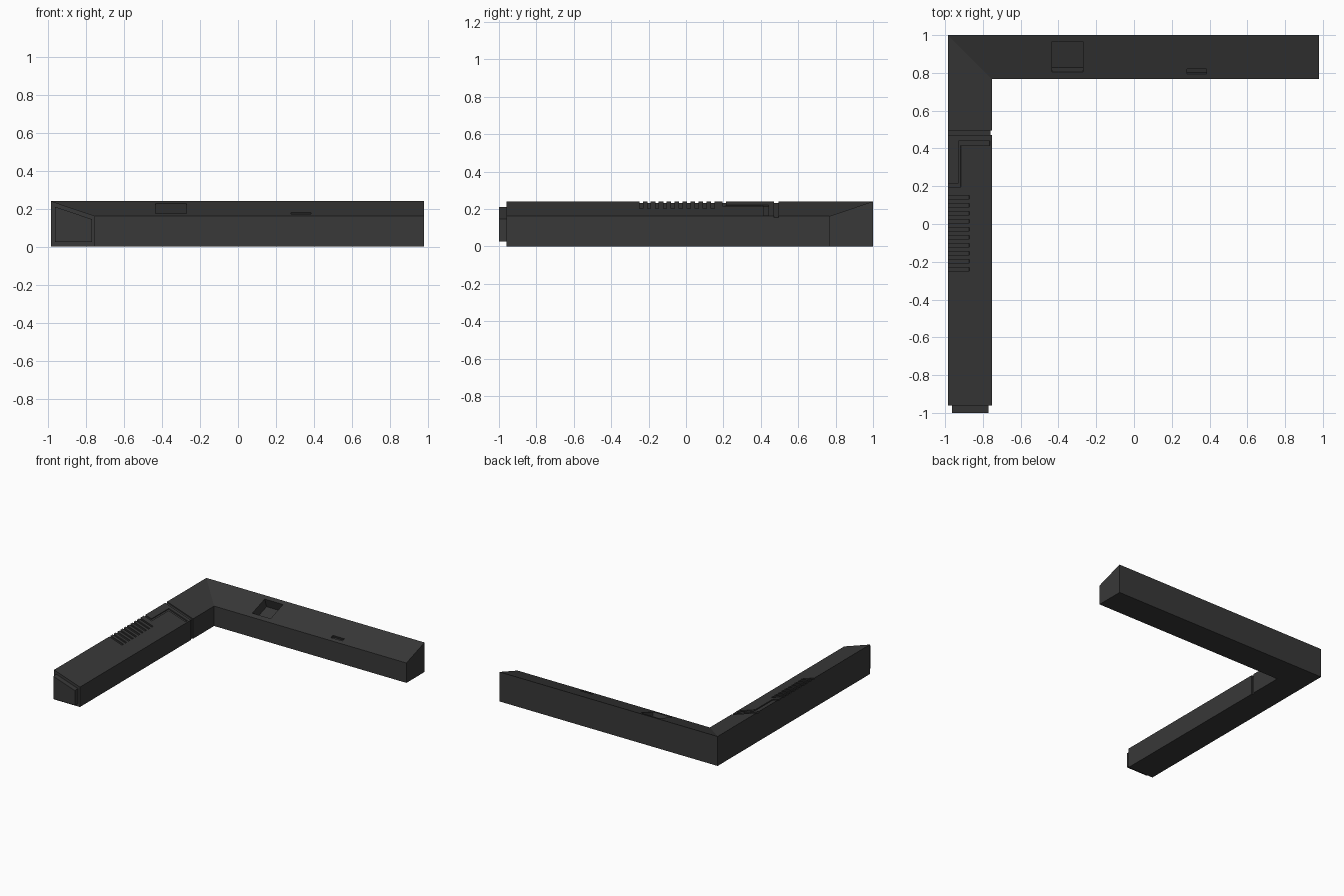
import bpy, bmesh, math

if "Cube" in bpy.data.objects:
    bpy.data.objects.remove(bpy.data.objects["Cube"], do_unlink=True)

LEFT, RIGHT, BACK, FRONT = -0.985, 0.98, 1.0, -0.96
WIDTH, HIGH, LOW = 0.233, 0.24, 0.162
SLOPE = math.atan2(HIGH - LOW, WIDTH)

charcoal = bpy.data.materials.new("charcoal")
charcoal.use_nodes = True
colour = (0.04, 0.04, 0.04, 1)
charcoal.diffuse_color = colour
charcoal.node_tree.nodes["Principled BSDF"].inputs["Base Color"].default_value = colour


def loft(name, rings):
    """Closed solid through matching rings of points."""
    bm = bmesh.new()
    loops = [[bm.verts.new(p) for p in ring] for ring in rings]
    n = len(loops[0])
    for a, b in zip(loops, loops[1:]):
        for i in range(n):
            j = (i + 1) % n
            bm.faces.new((a[i], a[j], b[j], b[i]))
    bm.faces.new(loops[0])
    bm.faces.new(loops[-1])
    bmesh.ops.recalc_face_normals(bm, faces=bm.faces)
    mesh = bpy.data.meshes.new(name)
    bm.to_mesh(mesh)
    bm.free()
    mesh.materials.append(charcoal)
    obj = bpy.data.objects.new(name, mesh)
    bpy.context.collection.objects.link(obj)
    return obj


# u runs from the tall outer edge to the low inner edge of either arm
def on_side(u, z, y):
    return (LEFT + u, y, z)


def on_back(u, z, x):
    return (x, BACK - u, z)


def cut(target, cutter):
    cutter.hide_render = True
    mod = target.modifiers.new(cutter.name, "BOOLEAN")
    mod.operation, mod.solver, mod.object = "DIFFERENCE", "EXACT", cutter
    bpy.context.view_layer.objects.active = target
    bpy.ops.object.modifier_apply(modifier=mod.name)
    bpy.data.objects.remove(cutter, do_unlink=True)


def recess(target, place, start, end, u0, u1, depth):
    """Cut a pocket square to the sloping top of an arm."""
    def point(u, d):
        z = HIGH - u * math.tan(SLOPE)
        return (u - d * math.sin(SLOPE), z - d * math.cos(SLOPE))
    section = [point(u0, -0.03), point(u1, -0.03), point(u1, depth), point(u0, depth)]
    cut(target, loft("recess_cutter", [[place(u, z, t) for u, z in section]
                                       for t in (start, end)]))


# Mitred L-shaped body with a sloping top
section = [(0, 0), (WIDTH, 0), (WIDTH, LOW), (0, HIGH)]
body = loft("angled_body", [
    [on_side(u, z, FRONT) for u, z in section],
    [(LEFT + u, BACK - u, z) for u, z in section],
    [on_back(u, z, RIGHT) for u, z in section]])

# Square pocket and small slot on the back arm
recess(body, on_back, -0.435, -0.27, 0.035, 0.195, 0.075)
recess(body, on_back, 0.28, 0.385, 0.18, 0.205, 0.02)

# Row of grip slots on the side arm
for i in range(10):
    y = -0.24 + i * 0.0425
    recess(body, on_side, y - 0.009, y + 0.009, -0.04, 0.115, 0.009)

# Stepped panel groove
recess(body, on_side, 0.195, 0.215, -0.04, 0.07, 0.009)
recess(body, on_side, 0.195, 0.44, 0.055, 0.07, 0.009)
recess(body, on_side, 0.415, 0.44, 0.055, 0.222, 0.009)

# Joint groove over the top and down the inner face
recess(body, on_side, 0.47, 0.495, -0.04, 0.3, 0.009)
joint = [(WIDTH - 0.008, -0.05), (WIDTH + 0.05, -0.05),
         (WIDTH + 0.05, 0.3), (WIDTH - 0.008, 0.3)]
cut(body, loft("joint_cutter", [[on_side(u, z, y) for u, z in joint] for y in (0.47, 0.495)]))

# Stepped-in plug at the front end
plug = [(0.022, 0.025), (0.216, 0.025), (0.216, 0.145), (0.022, 0.21)]
loft("end_plug", [[on_side(u, z, y) for u, z in plug] for y in (-1.0, FRONT + 0.01)])
